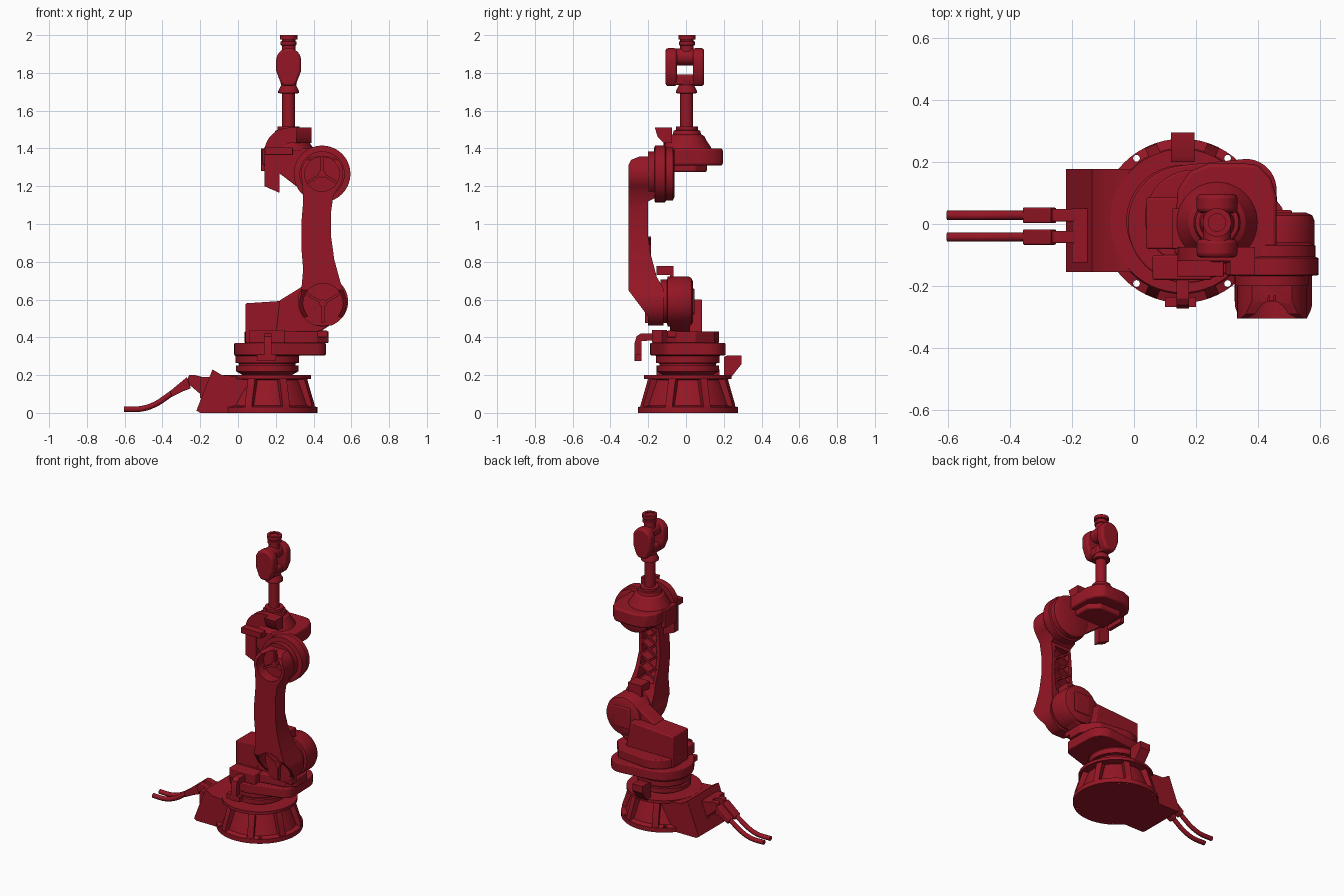
import bpy, bmesh, math
from mathutils import Vector, Matrix
from mathutils.geometry import convex_hull_2d

if "Cube" in bpy.data.objects:
    bpy.data.objects.remove(bpy.data.objects["Cube"])

MAT = bpy.data.materials.new("red_paint")
MAT.diffuse_color = (0.3, 0.008, 0.018, 1)
MAT.use_nodes = True
MAT.node_tree.nodes["Principled BSDF"].inputs["Base Color"].default_value = MAT.diffuse_color
C = (0.155, 0.01)          # base axis
WX = 0.268                 # forearm axis x


def finish(name, bm, bevel=0):
    bmesh.ops.recalc_face_normals(bm, faces=bm.faces)
    me = bpy.data.meshes.new(name)
    bm.to_mesh(me)
    bm.free()
    ob = bpy.data.objects.new(name, me)
    bpy.context.collection.objects.link(ob)
    me.materials.append(MAT)
    if bevel:
        m = ob.modifiers.new("bevel", 'BEVEL')
        m.width, m.segments, m.limit_method = bevel, 3, 'ANGLE'
    return ob


def prism(name, pts, axis, a, b, bevel=0):
    """Extrude a polygon along an axis; pts hold the two other coordinates."""
    put = {'x': lambda p, t: (t, p[0], p[1]), 'y': lambda p, t: (p[0], t, p[1]),
           'z': lambda p, t: (p[0], p[1], t)}[axis]
    bm = bmesh.new()
    lo = [bm.verts.new(put(p, a)) for p in pts]
    hi = [bm.verts.new(put(p, b)) for p in pts]
    bm.faces.new(lo)
    bm.faces.new(hi)
    for i in range(len(pts)):
        j = (i + 1) % len(pts)
        bm.faces.new((lo[i], lo[j], hi[j], hi[i]))
    return finish(name, bm, bevel)


def box(name, x, y, z, bevel=0):
    return prism(name, [(x[0], y[0]), (x[1], y[0]), (x[1], y[1]), (x[0], y[1])], 'z', *z, bevel)


def lathe(name, prof, center, axis='z', n=56):
    """Solid of revolution from (radius, position) pairs."""
    put = (lambda c, s, h: (center[0] + c, center[1] + s, h)) if axis == 'z' else \
          (lambda c, s, h: (center[0] + c, h, center[1] + s))
    bm = bmesh.new()
    rings = [[bm.verts.new(put(r * math.cos(k * math.tau / n), r * math.sin(k * math.tau / n), h))
              for k in range(n)] for r, h in prof]
    for A, B in zip(rings, rings[1:]):
        for k in range(n):
            bm.faces.new((A[k], A[(k + 1) % n], B[(k + 1) % n], B[k]))
    bm.faces.new(rings[0])
    bm.faces.new(rings[-1])
    return finish(name, bm)


def arc(cx, cy, r, a0, a1, n=24):
    return [(cx + r * math.cos(math.radians(a0 + (a1 - a0) * i / n)),
             cy + r * math.sin(math.radians(a0 + (a1 - a0) * i / n))) for i in range(n + 1)]


def hull(pts):
    return [pts[i] for i in convex_hull_2d([Vector(p) for p in pts])]


def boolean(ob, cutter, op='DIFFERENCE'):
    m = ob.modifiers.new("bool", 'BOOLEAN')
    m.object, m.operation, m.solver = cutter, op, 'EXACT'
    bpy.context.view_layer.objects.active = ob
    bpy.ops.object.modifier_apply(modifier="bool")
    bpy.data.objects.remove(cutter)


def tube(name, pts, r):
    cu = bpy.data.curves.new(name, 'CURVE')
    cu.dimensions, cu.bevel_depth, cu.bevel_resolution, cu.use_fill_caps = '3D', r, 4, True
    sp = cu.splines.new('BEZIER')
    sp.bezier_points.add(len(pts) - 1)
    for bp, p in zip(sp.bezier_points, pts):
        bp.co, bp.handle_left_type, bp.handle_right_type = p, 'AUTO', 'AUTO'
    ob = bpy.data.objects.new(name, cu)
    bpy.context.collection.objects.link(ob)
    cu.materials.append(MAT)


def bar(name, p, q, w, y0, y1):
    """Flat bar between two xz points."""
    d = (Vector(q) - Vector(p)).normalized() * w / 2
    n = Vector((-d.y, d.x))
    return prism(name, [Vector(p) + n, Vector(q) + n, Vector(q) - n, Vector(p) - n], 'y', y0, y1)


# Base: conical foot with bolt holes, ribs and top flange
foot = lathe("base_foot", [(.265, 0), (.265, .03), (.235, .04), (.185, .175), (.232, .18), (.232, .2),
                           (.13, .2), (.13, .215)], C)
for s in (60, 120, 240, 300):
    for d in (-6, 6):
        p = arc(*C, .25, s + d, 0, 1)[0]
        boolean(foot, lathe("hole", [(.011, -.1), (.011, .16)], p, n=12))
for k in range(8):
    rib = prism("base_rib", [(.17, .02), (.262, .02), (.262, .045), (.22, .18), (.17, .18)], 'y', -.02, .02)
    rib.matrix_world = Matrix.Translation((*C, 0)) @ Matrix.Rotation(math.radians(22.5 + 45 * k), 4, 'Z')

# Cable entry housing, connectors and cables at the rear
prism("cable_housing", [(-.22, .012), (-.19, .09), (-.135, .23), (-.085, .2), (.05, .19), (.1, 0), (-.2, .0)],
      'y', -.155, .178)
for y in (.028, -.042):
    prism("connector_hood", [(-.27, .16), (-.26, .2), (-.235, .202), (-.15, .18), (-.15, .1), (-.2, .1)],
          'y', y - .02, y + .02, .004)
    prism("connector_nut", [(-.35, .085), (-.36, .115), (-.27, .19), (-.25, .13), (-.29, .115)],
          'y', y - .025, y + .025, .005)
    tube("cable", [(-.604, y, .02), (-.51, y, .022), (-.44, y, .045), (-.38, y, .083), (-.31, y, .135)], .015)
box("cable_clamp", (-.2, -.14), (-.125, .05), (.08, .19))

# Turning column and turntable
lathe("turn_bearing", [(.13, .2), (.165, .22), (.165, .25), (.15, .252), (.15, .262), (.168, .265),
                       (.168, .3), (.18, .31)], C)
prism("turntable", hull(arc(.17, .0, .19, 0, 360, 48) + arc(.36, .11, .1, 0, 90, 10) +
                        arc(.4, -.06, .065, -90, 0, 10)), 'z', .305, .37, .006)
prism("turntable_upper", hull(arc(.19, .02, .155, 0, 360, 40) + [(.42, -.1), (.48, -.05), (.48, .05), (.4, .15)]),
      'z', .37, .432, .006)
box("end_stop", (.42, .475), (-.1, -.05), (.4, .435), .004)

# Side brackets
prism("stop_bracket", [(.2, .295), (.2, .18), (.24, .19), (.295, .26), (.295, .305), (.22, .305)],
      'x', .12, .195)
prism("hose_bracket", [(-.08, .42), (-.24, .42), (-.262, .405), (-.272, .37), (-.272, .275), (-.235, .275),
                       (-.235, .38), (-.08, .39)], 'x', .137, .178)
box("hose_bracket_foot", (.1, .2), (-.268, -.235), (.275, .31))
box("hose_bracket_top", (.06, .25), (-.18, -.1), (.37, .44), .006)

# Shoulder
prism("gear_housing", [(.04, .37), (.04, .58), (.22, .592), (.36, .6), (.4, .37)], 'y', -.08, .085, .006)
prism("shoulder_body", hull(arc(.45, .59, .125, 0, 360, 48) + [(.22, .595), (.2, .42), (.42, .42)]),
      'y', -.085, .02, .008)
lathe("shoulder_drum", [(.115, -.135), (.115, -.1), (.133, -.098), (.133, .01), (.125, .028), (.105, .037)],
      (.45, .59), 'y')
box("shoulder_cover", (.39, .51), (.03, .045), (.52, .66), .01)
prism("shoulder_stop", [(-.155, .778), (-.065, .778), (-.065, .66), (-.085, .66), (-.085, .73), (-.155, .73)],
      'x', .38, .48)

# Upper arm: front outline crossed with side outline
arm = prism("upper_arm", arc(.45, .58, .125, 160, 380, 40) +
            [(.54, .7), (.51, .81), (.493, .93), (.492, 1.06), (.505, 1.15)] +
            arc(.445, 1.265, .112, -35, 200, 36) + [(.345, 1.12), (.335, 1.0), (.335, .88), (.345, .76)],
            'y', -.4, 0)
side = prism("side_outline", [(-.305, 1.31), (-.29, 1.34), (-.25, 1.356), (-.17, 1.357), (-.16, 1.14), (-.2, 1.12),
                              (-.2, .93), (-.187, .84), (-.155, .72), (-.12, .66), (-.12, .462), (-.2, .462),
                              (-.2, .51), (-.305, .65)], 'x', .2, .7)
boolean(arm, side, 'INTERSECT')
boolean(arm, lathe("recess", [(.105, -.4), (.105, -.2)], (.45, .58), 'y'))
boolean(arm, lathe("recess", [(.092, -.4), (.092, -.23)], (.445, 1.265), 'y'))
boolean(arm, prism("pocket", [(.36, .76), (.485, .76), (.47, .93), (.47, 1.1), (.36, 1.1)], 'y', -.25, 0))
# Lattice ribs inside the arm and spokes in both joint covers
for i in range(4):
    z0, z1 = .77 + .08 * i, .85 + .08 * i
    y1 = -.2 if z0 > .86 else -.185
    bar("arm_rib", (.355, z0), (.475, z1), .012, -.255, y1)
    bar("arm_rib", (.475, z0), (.355, z1), .012, -.255, y1)
for cx, cz, y, r, a in ((.45, .58, -.2, .105, 270), (.445, 1.265, -.23, .092, 90)):
    for k in range(3):
        t = math.radians(a + 120 * k)
        bar("joint_spoke", (cx, cz), (cx + r * math.cos(t), cz + r * math.sin(t)), .014, y - .018, y + .005)
    lathe("joint_hub", [(.02, y - .02), (.02, y + .005)], (cx, cz), 'y', 20)

# Elbow
lathe("elbow_drum", [(.12, -.2), (.12, -.168), (.15, -.165), (.15, -.11), (.14, -.105), (.14, -.07), (.12, -.06)],
      (.445, 1.265), 'y')
prism("elbow_link", hull(arc(.445, 1.265, .135, 0, 360, 40) + [(.14, 1.4), (.14, 1.33), (.22, 1.285)]),
      'y', -.115, -.065, .005)
prism("elbow_housing", [(.13, -.1), (.46, -.1), (.46, .09), (.44, .15), (.4, .19), (.36, .195), (.24, .195),
                        (.18, .17), (.14, .11)], 'z', 1.31, 1.4, .012)
prism("elbow_underside", [(.18, -.1), (.42, -.1), (.42, .05), (.36, .11), (.2, .11)], 'z', 1.275, 1.32, .01)
box("elbow_tab", (.122, .15), (-.08, .05), (1.28, 1.4), .004)
lathe("elbow_dome", [(.135, 1.39), (.125, 1.41), (.105, 1.44), (.092, 1.465), (.075, 1.475), (.07, 1.495),
                     (.058, 1.497), (.058, 1.515), (.034, 1.517)], (WX, .005))
# Curved hose guard
prism("hose_guard", [(.14, 1.2)] + arc(.27, 1.38, .13, 180, 90, 16) + [(.39, 1.51), (.39, 1.43), (.31, 1.43)] +
      arc(.29, 1.36, .07, 90, 180, 12) + [(.22, 1.165)], 'y', -.12, -.075)
prism("guard_flap", [(-.165, 1.51), (-.08, 1.51), (-.08, 1.43), (-.12, 1.43), (-.15, 1.46)], 'x', .31, .39)
box("guard_mount", (.14, .29), (-.17, -.1), (1.365, 1.405), .004)

# Forearm and wrist
lathe("forearm", [(.034, 1.5), (.034, 1.69), (.055, 1.693), (.055, 1.705), (.04, 1.735), (.045, 1.76)], (WX, .003), n=40)
box("fork_bridge", (.23, .306), (-.075, .07), (1.735, 1.792), .012)
fork = arc(WX, 1.865, .066, 0, 180, 20) + [(.202, 1.81), (.225, 1.75), (.24, 1.73), (.296, 1.73), (.311, 1.75),
                                           (.334, 1.81)]
prism("wrist_fork", fork, 'y', -.108, -.048, .014)
prism("wrist_fork", fork, 'y', .036, .096, .014)
lathe("wrist_pivot", [(.045, -.06), (.045, .05)], (WX, 1.885), 'y', 32)
lathe("tool_flange", [(.036, 1.89), (.036, 1.945), (.043, 1.948), (.043, 1.965), (.036, 1.968), (.036, 1.976),
                      (.046, 1.978), (.046, 2.0), (.028, 2.0), (.028, 1.994)], (WX, .005), n=40)
for k in range(6):
    p = arc(WX, .005, .037, 60 * k, 0, 1)[0]
    lathe("flange_bolt", [(.004, 1.98), (.004, 2.001)], p, n=10)

# Smooth shading with sharp edges
bpy.ops.object.select_all(action='DESELECT')
for ob in bpy.data.objects:
    if ob.type == 'MESH':
        ob.select_set(True)
        bpy.context.view_layer.objects.active = ob
bpy.ops.object.shade_smooth_by_angle(angle=math.radians(30))
